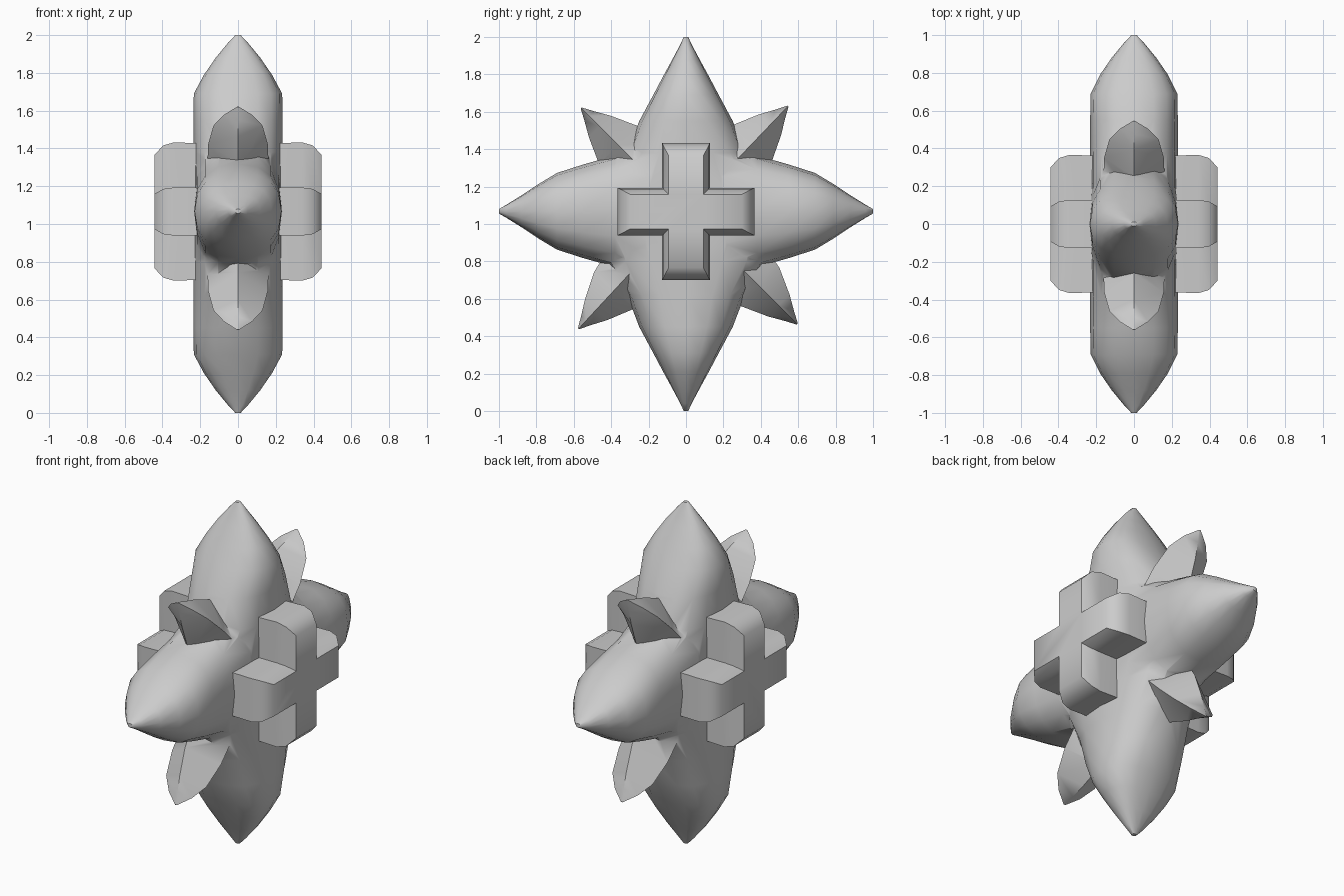
import bpy, bmesh, math
from mathutils import Vector

if "Cube" in bpy.data.objects:
    bpy.data.objects.remove(bpy.data.objects["Cube"])


def skin(name, rings):
    """Join equal-sized rings of points into a closed solid."""
    bm = bmesh.new()
    vr = [[bm.verts.new(p) for p in r] for r in rings]
    k = len(vr[0])
    for a, b in zip(vr, vr[1:]):
        for i in range(k):
            bm.faces.new((a[i], a[(i + 1) % k], b[(i + 1) % k], b[i]))
    bm.faces.new(vr[0])
    bm.faces.new(vr[-1])
    bmesh.ops.recalc_face_normals(bm, faces=bm.faces)
    me = bpy.data.meshes.new(name)
    bm.to_mesh(me)
    bm.free()
    ob = bpy.data.objects.new(name, me)
    bpy.context.collection.objects.link(ob)
    return ob


def loft(name, origin, axis, stations, n, seg):
    """Superellipse sections (distance, half width, half depth in x) along an axis."""
    axis = Vector(axis).normalized()
    side = Vector((1, 0, 0)).cross(axis)
    rings = []
    for t, w, d in stations:
        ring = []
        for i in range(seg):
            a = 2 * math.pi * i / seg
            c, s = round(math.cos(a), 6), round(math.sin(a), 6)
            x = math.copysign(abs(c) ** (2 / n), c) * d
            u = math.copysign(abs(s) ** (2 / n), s) * w
            ring.append(Vector(origin) + axis * t + side * u + Vector((x, 0, 0)))
        rings.append(ring)
    return skin(name, rings)


def double_ended(stations):
    """Mirror a half profile about the middle of a 2 unit length."""
    return stations + [(2 - t, w, d) for t, w, d in reversed(stations)]


def absorb(base, part):
    """Boolean union of part into base."""
    m = base.modifiers.new("union", 'BOOLEAN')
    m.operation = 'UNION'
    m.solver = 'EXACT'
    m.object = part
    bpy.context.view_layer.objects.active = base
    bpy.ops.object.modifier_apply(modifier=m.name)
    bpy.data.objects.remove(part, do_unlink=True)


def smooth(ob, deg):
    bpy.ops.object.select_all(action='DESELECT')
    ob.select_set(True)
    bpy.context.view_layer.objects.active = ob
    bpy.ops.object.shade_smooth_by_angle(angle=math.radians(deg))


# Long double-ended points: vertical and horizontal, widening into a flat middle
upright = [(0, .012, .014), (.04, .03, .052), (.12, .073, .118), (.21, .122, .18),
           (.31, .175, .234), (.45, .25, .236), (.62, .315, .236), (.8, .43, .236),
           (.95, .48, .236)]
level = [(0, .012, .014), (.04, .035, .052), (.12, .085, .118), (.21, .145, .18),
         (.31, .205, .23), (.45, .25, .232), (.62, .298, .232), (.8, .41, .232),
         (.95, .46, .232)]
star = loft("star_body", (0, 0, 0), (0, 0, 1), double_ended(upright), 2.4, 16)
absorb(star, loft("cross_points", (0, -1, 1.068), (0, 1, 0), double_ended(level), 2.4, 16))

# Four short diagonal spikes with a diamond section
short = [(0, .004, .006), (.06, .036, .075), (.14, .082, .13),
         (.28, .145, .158), (.55, .2, .165)]
for y, z in ((-.56, 1.62), (.545, 1.63), (-.575, .44), (.595, .465)):
    absorb(star, loft("corner_spike", (0, y, z), (0, -y, 1.06 - z), short, 1.05, 4))
smooth(star, 50)

# Raised plus-shaped block with chamfered rim on each flat side
levels = [(.15, .127, .36), (.34, .127, .366), (.395, .12, .35), (.443, .093, .3)]
for sx, label in ((1, "right"), (-1, "left")):
    rings = []
    for x, a, L in levels:
        pts = [(a, a), (a, L), (-a, L), (-a, a), (-L, a), (-L, -a),
               (-a, -a), (-a, -L), (a, -L), (a, -a), (L, -a), (L, a)]
        rings.append([(sx * x, p, 1.066 + q) for p, q in pts])
    smooth(skin("plus_block_" + label, rings), 50)
